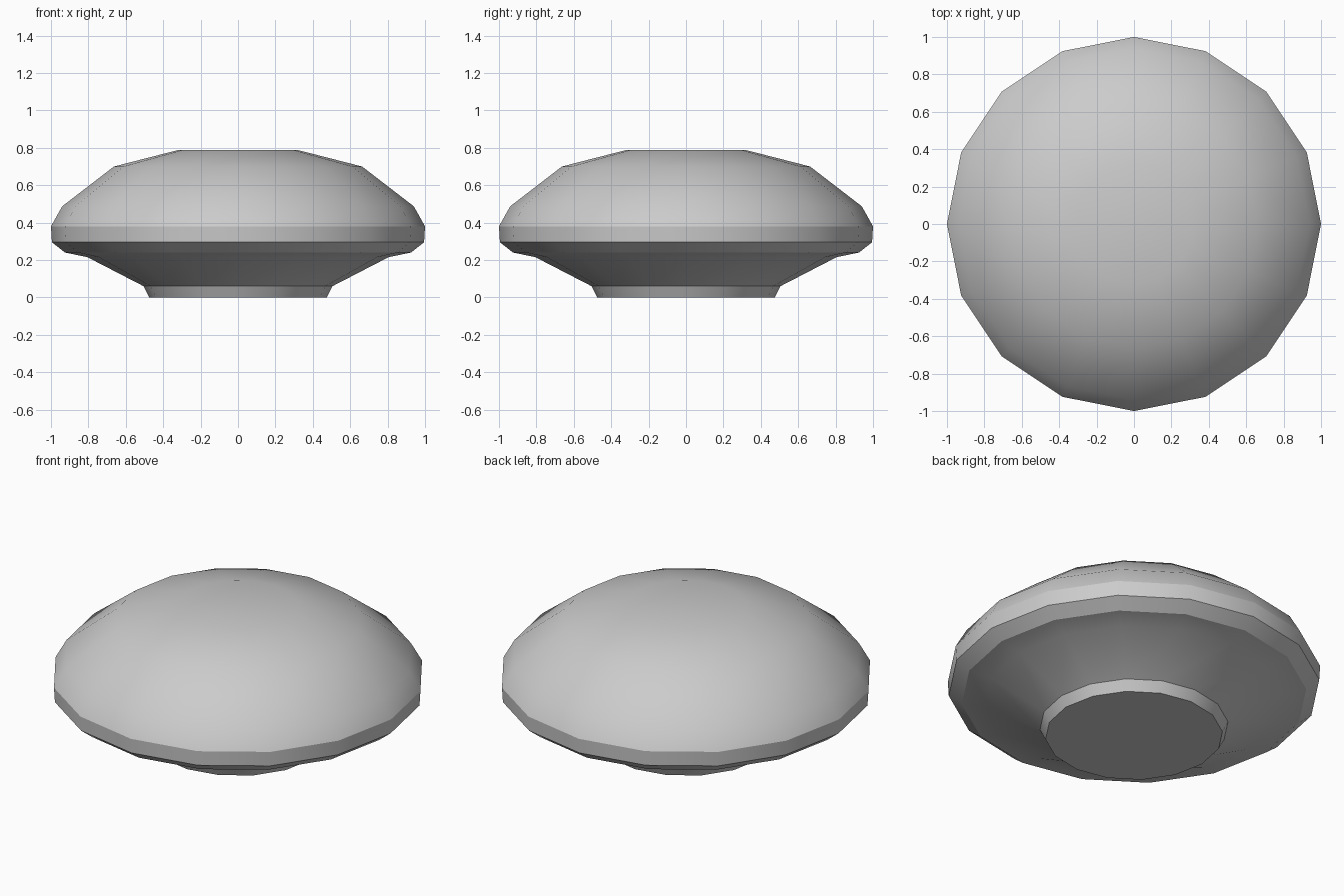
import bpy
import bmesh
from math import cos, sin, tau

cube = bpy.data.objects.get("Cube")
if cube:
    bpy.data.objects.remove(cube, do_unlink=True)

SIDES = 16
# Rings from foot to crown: radius, height, whether the ring is a hard edge
PROFILE = [
    (0.475, 0.0, True),
    (0.505, 0.06, True),
    (0.805, 0.215, False),
    (0.925, 0.24, True),
    (0.995, 0.295, True),
    (1.0, 0.38, True),
    (0.94, 0.487, False),
    (0.663, 0.70, False),
    (0.32, 0.788, False),
]

# Single plain grey
grey = bpy.data.materials.new("plain grey")
grey.use_nodes = True
colour = (0.6, 0.6, 0.6, 1.0)
grey.diffuse_color = colour
grey.node_tree.nodes["Principled BSDF"].inputs["Base Color"].default_value = colour

# Turned body with foot, rim and domed top
bm = bmesh.new()
rings = []
for radius, height, hard in PROFILE:
    rings.append([
        bm.verts.new((radius * cos(tau * i / SIDES), radius * sin(tau * i / SIDES), height))
        for i in range(SIDES)
    ])

for low, high in zip(rings, rings[1:]):
    for i in range(SIDES):
        j = (i + 1) % SIDES
        bm.faces.new((low[i], low[j], high[j], high[i]))

# Flat underside and crown
bm.faces.new(rings[0][::-1])
bm.faces.new(rings[-1])

for face in bm.faces:
    face.smooth = True
for ring, (radius, height, hard) in zip(rings, PROFILE):
    for i in range(SIDES):
        bm.edges.get((ring[i], ring[(i + 1) % SIDES])).smooth = not hard

mesh = bpy.data.meshes.new("domed_body")
bm.to_mesh(mesh)
bm.free()
mesh.materials.append(grey)
body = bpy.data.objects.new("domed_body", mesh)
bpy.context.collection.objects.link(body)
